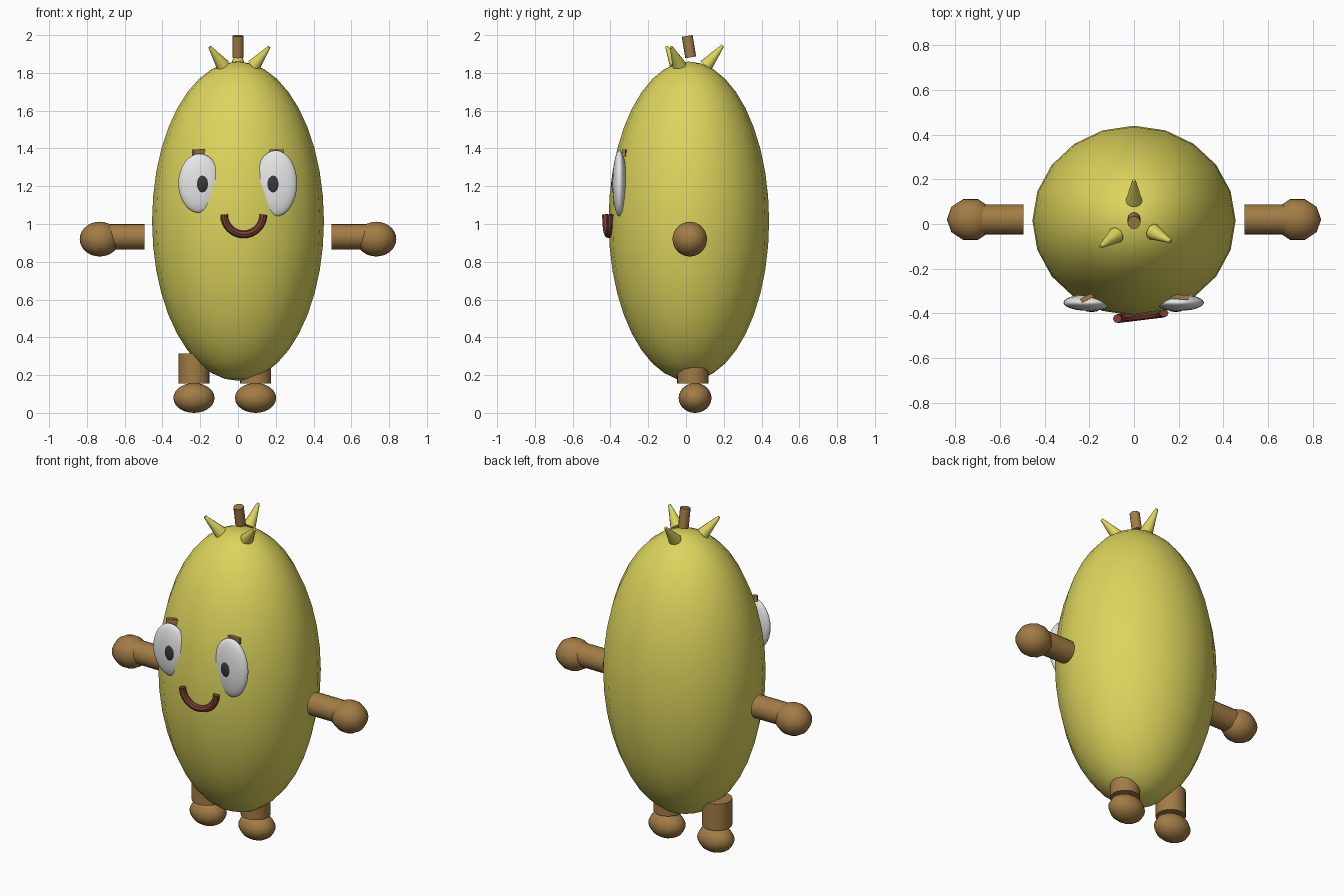
import bpy, math
from mathutils import Vector, Matrix

if "Cube" in bpy.data.objects:
    bpy.data.objects.remove(bpy.data.objects["Cube"])


def make_material(name, rgb):
    m = bpy.data.materials.new(name)
    m.diffuse_color = (*rgb, 1)
    m.use_nodes = True
    m.node_tree.nodes["Principled BSDF"].inputs["Base Color"].default_value = m.diffuse_color
    return m


YELLOW = make_material("yellow skin", (0.72, 0.66, 0.11))
BROWN = make_material("brown", (0.36, 0.20, 0.06))
WHITE = make_material("eye white", (0.80, 0.80, 0.80))
BLACK = make_material("pupil black", (0.04, 0.04, 0.045))
RED = make_material("mouth red", (0.20, 0.05, 0.035))


def finish(name, mat, angle=40):
    ob = bpy.context.object
    ob.name = name
    ob.data.materials.append(mat)
    bpy.ops.object.shade_smooth_by_angle(angle=math.radians(angle))
    return ob


def ellipsoid(name, mat, loc, radii, segs, rings, rot=(0, 0, 0)):
    bpy.ops.mesh.primitive_uv_sphere_add(segments=segs, ring_count=rings, radius=1,
                                         location=loc, rotation=rot)
    ob = bpy.context.object
    # scale is given in world axes, so apply it after the rotation
    ob.data.transform(ob.rotation_euler.to_matrix().to_4x4())
    ob.data.transform(Matrix.Diagonal((*radii, 1)))
    ob.rotation_euler = (0, 0, 0)
    return finish(name, mat, 60)


def tapered(name, mat, a, b, r1, r2, sides):
    a, b = Vector(a), Vector(b)
    d = b - a
    bpy.ops.mesh.primitive_cone_add(vertices=sides, radius1=r1, radius2=r2, depth=d.length,
                                    location=(a + b) / 2,
                                    rotation=d.to_track_quat('Z', 'Y').to_euler())
    return finish(name, mat)


# body
ellipsoid("body", YELLOW, (0, 0.015, 1.015), (0.455, 0.425, 0.845), 20, 20)

# arms and hands
for side, s in (("left", -1), ("right", 1)):
    tapered(side + "_arm", BROWN, (s * 0.495, 0.02, 0.933), (s * 0.70, 0.02, 0.933),
            0.067, 0.067, 20)
    ellipsoid(side + "_hand", BROWN, (s * 0.732, 0.02, 0.92), (0.106, 0.096, 0.092),
              10, 14, (0, 0, math.pi / 2))

# legs and feet
for side, x in (("left", -0.233), ("right", 0.093)):
    tapered(side + "_leg", BROWN, (x, 0.035, 0.155), (x, 0.035, 0.315), 0.083, 0.083, 20)
    ellipsoid(side + "_foot", BROWN, (x, 0.048, 0.079), (0.109, 0.087, 0.079), 12, 14)

# eyes, pupils and brows
for side, x, rz, px, tilt in (("left", -0.203, 0.157, -0.19, 27), ("right", 0.2, 0.175, 0.187, -4)):
    ellipsoid(side + "_eye", WHITE, (x, -0.352, 1.215), (0.113, 0.037, rz), 24, 16)
    ellipsoid(side + "_pupil", BLACK, (px, -0.386, 1.212), (0.032, 0.008, 0.046), 8, 6)
    bpy.ops.mesh.primitive_cube_add(size=1, location=(x if x < 0 else 0.205, -0.327, 1.376),
                                    rotation=(0, 0, math.radians(tilt)))
    bpy.context.object.scale = (0.078, 0.02, 0.035)
    finish(side + "_brow", BROWN)

# smiling mouth: a half ring swept along a curve
curve = bpy.data.curves.new("mouth", 'CURVE')
curve.dimensions = '3D'
curve.bevel_depth = 0.02
curve.bevel_resolution = 2
curve.use_fill_caps = True
N = 16
spline = curve.splines.new('POLY')
spline.points.add(N)
for i, p in enumerate(spline.points):
    t = math.pi * (1 + i / N)
    p.co = (0.105 * math.cos(t), 0, 0.105 * math.sin(t), 1)
mouth = bpy.data.objects.new("mouth", curve)
bpy.context.collection.objects.link(mouth)
mouth.location = (0.03, -0.411, 1.05)
mouth.rotation_euler = (0, 0, math.radians(7))
bpy.ops.object.select_all(action='DESELECT')
mouth.select_set(True)
bpy.context.view_layer.objects.active = mouth
bpy.ops.object.convert(target='MESH')
finish("mouth", RED)

# stem and the three pointed leaves around it
tapered("stem", BROWN, (0, 0.025, 1.882), (0, 0.006, 1.996), 0.029, 0.029, 12)
for name, base, tip in (("back_leaf", (0, 0.105, 1.838), (0, 0.195, 1.945)),
                        ("left_leaf", (-0.08, -0.05, 1.84), (-0.15, -0.102, 1.938)),
                        ("right_leaf", (0.085, -0.035, 1.84), (0.165, -0.078, 1.937))):
    tapered(name, YELLOW, base, tip, 0.037, 0.008, 12)
